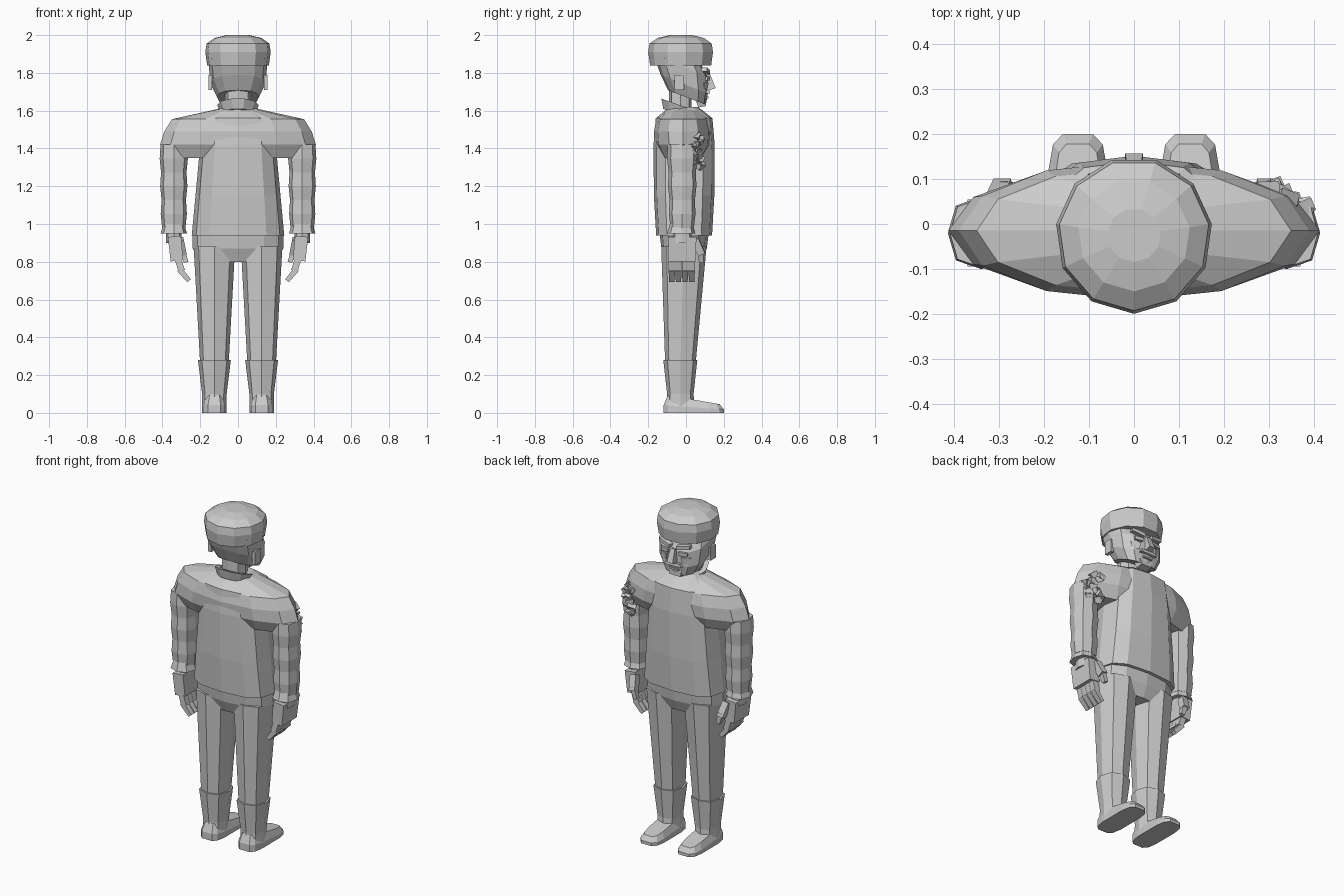
import bpy, bmesh, math, random
from mathutils import Matrix, Vector, Euler

default_cube = bpy.data.objects.get("Cube")
if default_cube:
    bpy.data.objects.remove(default_cube, do_unlink=True)

grey = bpy.data.materials.new("plain grey")
grey.use_nodes = True
grey.diffuse_color = (0.6, 0.6, 0.6, 1)
grey.node_tree.nodes["Principled BSDF"].inputs["Base Color"].default_value = grey.diffuse_color


def finish(name, bm):
    bmesh.ops.recalc_face_normals(bm, faces=bm.faces)
    mesh = bpy.data.meshes.new(name)
    bm.to_mesh(mesh)
    bm.free()
    mesh.materials.append(grey)
    bpy.context.collection.objects.link(bpy.data.objects.new(name, mesh))


def mix(low, high, t):
    return low + (high - low) * t


def signed_power(value, power):
    return math.copysign(abs(value) ** power, value)


def loft(name, rings, x=0, y=0, sides=8, power=0.8, start=0, tilt=0, lean=0):
    """Stack rounded rings given as (height, half width, half depth)."""
    bm = bmesh.new()
    loops = []
    for height, half_width, half_depth in rings:
        middle = y + lean * (height - rings[0][0])
        loop = []
        for i in range(sides):
            angle = start + math.tau * i / sides
            across = half_width * signed_power(math.cos(angle), power)
            along = half_depth * signed_power(math.sin(angle), power)
            loop.append(bm.verts.new((x + across, middle + along, height * (1 + tilt * along))))
        loops.append(loop)
    for low, high in zip(loops, loops[1:]):
        for i in range(sides):
            j = (i + 1) % sides
            bm.faces.new((low[i], low[j], high[j], high[i]))
    bm.faces.new(loops[0])
    bm.faces.new(loops[-1])
    finish(name, bm)


def block(name, place, size, turn=(0, 0, 0), taper=1.0):
    """Box whose lower end may be narrowed."""
    bm = bmesh.new()
    bmesh.ops.create_cube(bm, size=1)
    for vert in bm.verts:
        if vert.co.z < 0:
            vert.co.x *= taper
            vert.co.y *= taper
    bm.transform(Matrix.LocRotScale(Vector(place), Euler(turn), Vector(size)))
    finish(name, bm)


# Boxy jumper body, pointed shoulder yoke, and the hips below
jumper = [(0.94, 0.245, 0.148), (1.15, 0.225, 0.16), (1.42, 0.2, 0.162),
          (1.56, 0.18, 0.15), (1.6, 0.12, 0.1), (1.62, 0.09, 0.07)]
loft("jumper", jumper, y=-0.01, sides=12, power=0.7)
yoke = [(1.35, 0.38, 0.11), (1.42, 0.413, 0.15), (1.49, 0.39, 0.155), (1.555, 0.35, 0.14),
        (1.61, 0.1, 0.09)]
loft("shoulder_yoke", yoke, y=-0.015, sides=12, power=1)
loft("hips", [(0.8, 0.2, 0.09), (0.87, 0.24, 0.12), (0.95, 0.24, 0.13)], y=-0.01, sides=12)

# Neck and standing collar, higher at the back
loft("neck", [(1.58, 0.07, 0.06), (1.75, 0.07, 0.06)], y=-0.03)
loft("collar", [(1.58, 0.09, 0.09), (1.63, 0.11, 0.1), (1.63, 0.08, 0.07), (1.6, 0.08, 0.07)],
     y=-0.035, sides=10, power=1, tilt=-0.22)

# Head with a sloping jaw, and the face down its middle
head = [(1.67, 0.11, 0.1), (1.74, 0.145, 0.125), (1.84, 0.155, 0.145), (1.92, 0.14, 0.11)]
loft("head", head, y=0.005, sides=12, power=0.75, tilt=-0.23, lean=-0.2)
block("chin", place=(0, 0.08, 1.65), size=(0.1, 0.06, 0.06), turn=(0.2, 0, 0), taper=0.7)
block("nose", place=(0, 0.12, 1.75), size=(0.03, 0.04, 0.08), turn=(0.3, 0, 0), taper=1.3)
block("moustache", place=(0, 0.11, 1.7), size=(0.09, 0.03, 0.02), taper=1.2)
block("lower_lip", place=(0, 0.11, 1.67), size=(0.06, 0.02, 0.01))

# Round soft cap with its point at the back
cap = [(1.84, 0.165), (1.91, 0.175), (1.955, 0.168), (1.985, 0.125), (2, 0.06)]
loft("cap", [(height, radius, radius) for height, radius in cap],
     y=-0.025, sides=11, power=1, start=-math.pi / 2)

for side, label in ((1, "left"), (-1, "right")):
    # Ear, brow, eye and cheek
    inward = -side * 0.2
    block(label + "_ear", place=(side * 0.147, -0.035, 1.75), size=(0.02, 0.05, 0.08))
    block(label + "_brow", place=(side * 0.06, 0.105, 1.81), size=(0.08, 0.03, 0.02),
          turn=(0, inward, inward))
    block(label + "_eye", place=(side * 0.06, 0.11, 1.77), size=(0.05, 0.02, 0.02),
          turn=(0, 0, inward))
    block(label + "_cheek", place=(side * 0.07, 0.095, 1.73), size=(0.06, 0.03, 0.04),
          turn=(0, 0, 2 * inward), taper=0.7)

    # Sleeve with shallow folds, flared cuff and wrist
    arm_x = side * 0.34
    folds = 6
    sleeve = []
    for i in range(folds + 1):
        t = i / folds
        puff = 0.003 * (-1) ** i
        sleeve.append((mix(0.98, 1.42, t), mix(0.065, 0.073, t) - puff, mix(0.065, 0.08, t) - puff))
    loft(label + "_sleeve", sleeve, x=arm_x, y=-0.02)
    loft(label + "_cuff", [(0.95, 0.07, 0.075), (1, 0.055, 0.06)], x=arm_x, y=-0.025)
    loft(label + "_wrist", [(0.9, 0.04, 0.05), (0.97, 0.04, 0.05)], x=arm_x, y=-0.02)

    # Hand with curled fingers and thumb
    block(label + "_palm", place=(side * 0.33, -0.02, 0.87), size=(0.07, 0.15, 0.13),
          turn=(0, side * 0.1, 0), taper=0.95)
    for i, finger in enumerate(("little", "ring", "middle", "index")):
        along = mix(-0.075, 0.03, i / 3)
        block(f"{label}_{finger}_finger", place=(side * 0.31, along, 0.79),
              size=(0.035, 0.034, 0.08), turn=(0, side * 0.3, 0))
        block(f"{label}_{finger}_fingertip", place=(side * 0.285, along, 0.73),
              size=(0.03, 0.034, 0.08), turn=(0, side * 0.7, 0), taper=0.8)
    block(label + "_thumb", place=(side * 0.3, 0.065, 0.88), size=(0.04, 0.04, 0.09),
          turn=(0.4, side * 0.2, 0))
    block(label + "_thumb_tip", place=(side * 0.285, 0.08, 0.83), size=(0.03, 0.03, 0.07),
          turn=(0, side * 0.3, 0), taper=0.8)

    # Trouser leg widening from the boot to the hip
    leg_x = side * 0.125
    steps = 4
    trouser = [(mix(0.25, 0.88, i / steps), mix(0.075, 0.11, i / steps), mix(0.08, 0.12, i / steps))
               for i in range(steps + 1)]
    loft(label + "_trouser_leg", trouser, x=leg_x, y=-0.03, lean=0.03)

    # Boot shaft and flat-soled shoe with a square toe
    shaft = [(0.03, 0.065, 0.075), (0.1, 0.065, 0.07), (0.28, 0.087, 0.09)]
    loft(label + "_boot_shaft", shaft, x=leg_x, y=-0.03)
    shoe = [(0, 0.066, 0.162), (0.03, 0.066, 0.162), (0.07, 0.05, 0.14)]
    loft(label + "_shoe", shoe, x=leg_x, y=0.041, sides=12, power=0.5,
         start=math.pi / 12, tilt=-2.5)

# Crumpled cloth rosette wrapped over the front of the left upper arm
random.seed(4)
fold_count = 14
for i in range(fold_count):
    height = mix(1.3, 1.46, i / (fold_count - 1))
    t = random.random()
    turn = [random.uniform(-0.6, 0.6) for axis in range(3)]
    block(f"rosette_fold_{i}", place=(mix(0.3, 0.38, t), mix(0.085, 0.03, t), height),
          size=(0.05, 0.03, 0.03), turn=turn, taper=0.6)
